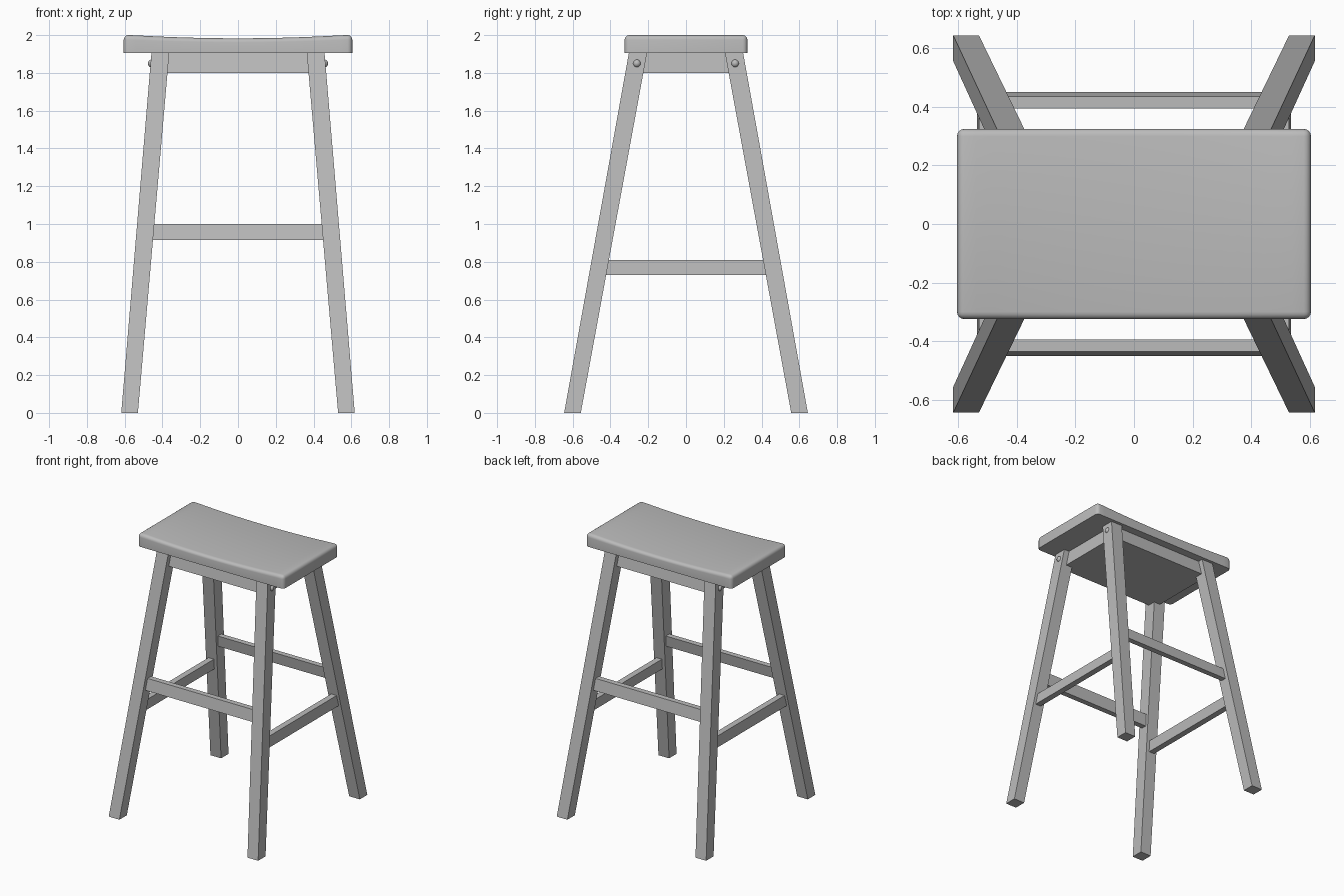
import bpy, bmesh
from mathutils import Vector

if "Cube" in bpy.data.objects:
    bpy.data.objects.remove(bpy.data.objects["Cube"])

grey = bpy.data.materials.new("plain grey")
grey.diffuse_color = (0.5, 0.5, 0.5, 1)
grey.use_nodes = True
grey.node_tree.nodes["Principled BSDF"].inputs["Base Color"].default_value = grey.diffuse_color


def finish(name, bm, smooth=False):
    bmesh.ops.recalc_face_normals(bm, faces=bm.faces)
    me = bpy.data.meshes.new(name)
    bm.to_mesh(me)
    bm.free()
    me.materials.append(grey)
    ob = bpy.data.objects.new(name, me)
    bpy.context.collection.objects.link(ob)
    if smooth:
        bpy.ops.object.select_all(action='DESELECT')
        ob.select_set(True)
        bpy.context.view_layer.objects.active = ob
        bpy.ops.object.shade_smooth_by_angle(angle=0.7)
    return ob


def slanted_box(name, low, high, z0, z1):
    """Box between two level rectangles, each given as (x0, x1, y0, y1)."""
    bm = bmesh.new()
    bmesh.ops.create_cube(bm, size=2)
    for v in bm.verts:
        r, z = (high, z1) if v.co.z > 0 else (low, z0)
        v.co = (r[1] if v.co.x > 0 else r[0], r[3] if v.co.y > 0 else r[2], z)
    return finish(name, bm)


# Saddle seat: rounded slab, sliced across, then dipped in the middle
bm = bmesh.new()
bmesh.ops.create_cube(bm, size=1)
for v in bm.verts:
    v.co = (v.co.x * 1.21, v.co.y * 0.65, 1.9525 + v.co.z * 0.095)
bottom = [e for e in bm.edges if all(v.co.z < 1.95 for v in e.verts)]
upper = [e for e in bm.edges if e not in bottom]
bmesh.ops.bevel(bm, geom=upper, offset=0.025, segments=4, profile=0.5, affect='EDGES')
for i in range(-9, 10):
    bmesh.ops.bisect_plane(bm, geom=bm.verts[:] + bm.edges[:] + bm.faces[:],
                           plane_co=(i * 0.06, 0, 0), plane_no=(1, 0, 0))
for v in bm.verts:
    sag = max(0, 1 - (v.co.x / 0.56) ** 2)
    v.co.z -= 0.017 * sag * (v.co.z - 1.905) / 0.095
finish("seat", bm, True)

# Apron block under the seat, leaning with the legs
slanted_box("apron", (-0.425, 0.425, -0.285, 0.285),
            (-0.415, 0.415, -0.265, 0.265), 1.80, 1.908)

for sx, xname in ((-1, "left"), (1, "right")):
    for sy, yname in ((-1, "front"), (1, "back")):
        # Splayed legs with level feet
        slanted_box(f"{yname}_{xname}_leg",
                    sorted((sx * 0.53, sx * 0.618)) + sorted((sy * 0.557, sy * 0.645)),
                    sorted((sx * 0.364, sx * 0.458)) + sorted((sy * 0.206, sy * 0.302)),
                    0, 1.908)
        # Round bolt heads on the outer leg faces
        bm = bmesh.new()
        bmesh.ops.create_uvsphere(bm, u_segments=16, v_segments=10, radius=0.021)
        bmesh.ops.translate(bm, verts=bm.verts, vec=Vector((sx * 0.456, sy * 0.26, 1.85)))
        finish(f"{yname}_{xname}_bolt", bm, True)

    # Lower side rungs
    slanted_box(f"{xname}_rung",
                sorted((sx * 0.492, sx * 0.537)) + [-0.46, 0.46],
                sorted((sx * 0.485, sx * 0.530)) + [-0.445, 0.445], 0.73, 0.81)

# Higher front and back rungs
for sy, yname in ((-1, "front"), (1, "back")):
    slanted_box(f"{yname}_rung",
                [-0.48, 0.48] + sorted((sy * 0.41, sy * 0.451)),
                [-0.475, 0.475] + sorted((sy * 0.395, sy * 0.436)), 0.915, 1.0)
